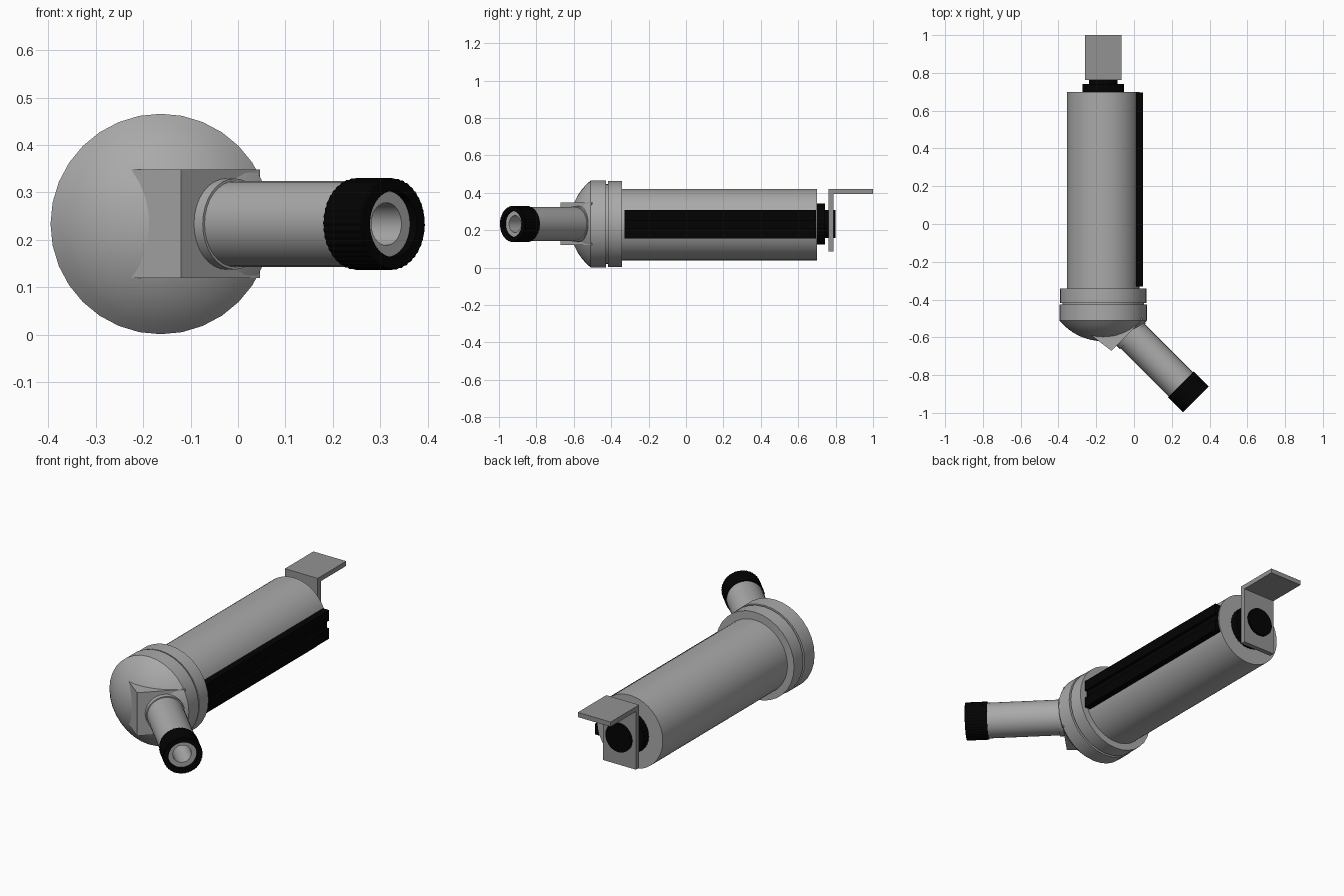
import bpy, bmesh, math
from mathutils import Vector

if "Cube" in bpy.data.objects:
    bpy.data.objects.remove(bpy.data.objects["Cube"])

CX, CZ = -0.163, 0.2335          # main axis runs along y through here


def colour(name, v):
    m = bpy.data.materials.new(name)
    m.diffuse_color = (v, v, v, 1)
    m.use_nodes = True
    m.node_tree.nodes["Principled BSDF"].inputs["Base Color"].default_value = m.diffuse_color
    return m


black = colour("black", 0.0008)
grey = colour("mid_grey", 0.40)
dark_grey = colour("dark_grey", 0.29)


def finish(name, bm, mat, smooth=True):
    bmesh.ops.recalc_face_normals(bm, faces=bm.faces)
    me = bpy.data.meshes.new(name)
    bm.to_mesh(me)
    bm.free()
    ob = bpy.data.objects.new(name, me)
    bpy.context.collection.objects.link(ob)
    me.materials.append(mat)
    if smooth:
        bpy.ops.object.select_all(action='DESELECT')
        ob.select_set(True)
        bpy.context.view_layer.objects.active = ob
        bpy.ops.object.shade_smooth_by_angle(angle=math.radians(30))
    return ob


def lathe(name, profile, origin, axis, seg=32, mat=grey, closed=False, ridge=0.0, ridged=()):
    """Turn (radius, distance) points about an axis; ridged rings get knurling."""
    bm = bmesh.new()
    axis = Vector(axis).normalized()
    up = Vector((0, 0, 1))
    side = axis.cross(up)
    rings = []
    for k, (r, d) in enumerate(profile):
        c = Vector(origin) + axis * d
        if r < 1e-6:
            rings.append([bm.verts.new(c)] * seg)
            continue
        ring = []
        for i in range(seg):
            a = 2 * math.pi * i / seg
            rr = r - ridge if (k in ridged and i % 4 > 1) else r
            ring.append(bm.verts.new(c + (side * math.cos(a) + up * math.sin(a)) * rr))
        rings.append(ring)
    pairs = list(zip(rings, rings[1:]))
    if closed:
        pairs.append((rings[-1], rings[0]))
    for a, b in pairs:
        for i in range(seg):
            j = (i + 1) % seg
            vs = list(dict.fromkeys((a[i], a[j], b[j], b[i])))
            if len(vs) > 2:
                bm.faces.new(vs)
    return finish(name, bm, mat, smooth=ridge == 0)


def prism(name, points, extrude, mat=grey):
    """Extrude a flat outline."""
    bm = bmesh.new()
    face = bm.faces.new([bm.verts.new(p) for p in points])
    out = bmesh.ops.extrude_face_region(bm, geom=[face])
    verts = [g for g in out["geom"] if isinstance(g, bmesh.types.BMVert)]
    bmesh.ops.translate(bm, verts=verts, vec=extrude)
    return finish(name, bm, mat, smooth=False)


main = (CX, 0, CZ)
Y = (0, 1, 0)

# Main tube
lathe("body_tube", [(0, -0.36), (0.191, -0.36), (0.191, 0.70), (0, 0.70)],
      (CX, 0, CZ - 0.003), Y, 64)

# Clamp ring and the narrow gap behind the dome
lathe("clamp_ring", [(0, -0.418), (0.230, -0.418), (0.230, -0.342), (0, -0.342)], main, Y)
lathe("ring_spacer", [(0, -0.44), (0.215, -0.44), (0.215, -0.40), (0, -0.40)], main, Y)

# Domed cap: short cylinder plus a spherical cap
R, rim, base = 0.30, 0.2325, -0.510
edge = math.asin(rim / R)
dome = [(0, -0.427), (rim, -0.427)]
for i in range(9):
    a = edge * (1 - i / 8)
    dome.append((R * math.sin(a), base - R * (math.cos(a) - math.cos(edge))))
lathe("domed_cap", dome, main, Y)

# Angled mounting block
prism("mounting_block",
      [(x, y, 0.12) for x, y in
       [(-0.12, -0.671), (0.046, -0.505), (-0.02, -0.45), (-0.22, -0.45), (-0.265, -0.56)]],
      (0, 0, 0.228))

# Side outlet: collar, hollow pipe, knurled end ring
start = (-0.025, -0.576, CZ)
out = (1, -1, 0)
lathe("outlet_collar", [(0, -0.02), (0.096, -0.02), (0.096, 0.026), (0, 0.026)], start, out)
lathe("outlet_pipe", [(0, 0), (0.0905, 0), (0.0905, 0.42), (0.074, 0.42), (0.074, 0.478),
                      (0.045, 0.478), (0.045, 0.20), (0, 0.20)], start, out)
lathe("outlet_end_ring",
      [(0.073, 0.386), (0.0965, 0.386), (0.0965, 0.496), (0.093, 0.499), (0.070, 0.499),
       (0.070, 0.476)],
      start, out, 160, black, True, 0.0015, (1, 2))

# Side rail: black channel open to the right, with a black floor
rail = [(0.0, 0.157), (0.047, 0.157), (0.047, 0.212), (0.033, 0.212),
        (0.033, 0.253), (0.047, 0.253), (0.047, 0.308), (0.0, 0.308)]
prism("side_rail", [(x, -0.33, z) for x, z in rail], (0, 1.025, 0), black)

# Rear knurled nut and stud
lathe("rear_nut", [(0, 0.695), (0.110, 0.695), (0.110, 0.742), (0, 0.742)],
      main, Y, 128, black, False, 0.002, (1, 2))
lathe("rear_stud", [(0, 0.73), (0.075, 0.73), (0.075, 0.80), (0, 0.80)], main, Y, 32, black)

# Bent rear bracket
bracket = [(0.762, 0.087), (0.788, 0.087), (0.788, 0.395), (1.0, 0.395), (1.0, 0.42), (0.762, 0.42)]
prism("rear_bracket", [(CX - 0.096, y, z) for y, z in bracket], (0.192, 0, 0), dark_grey)
